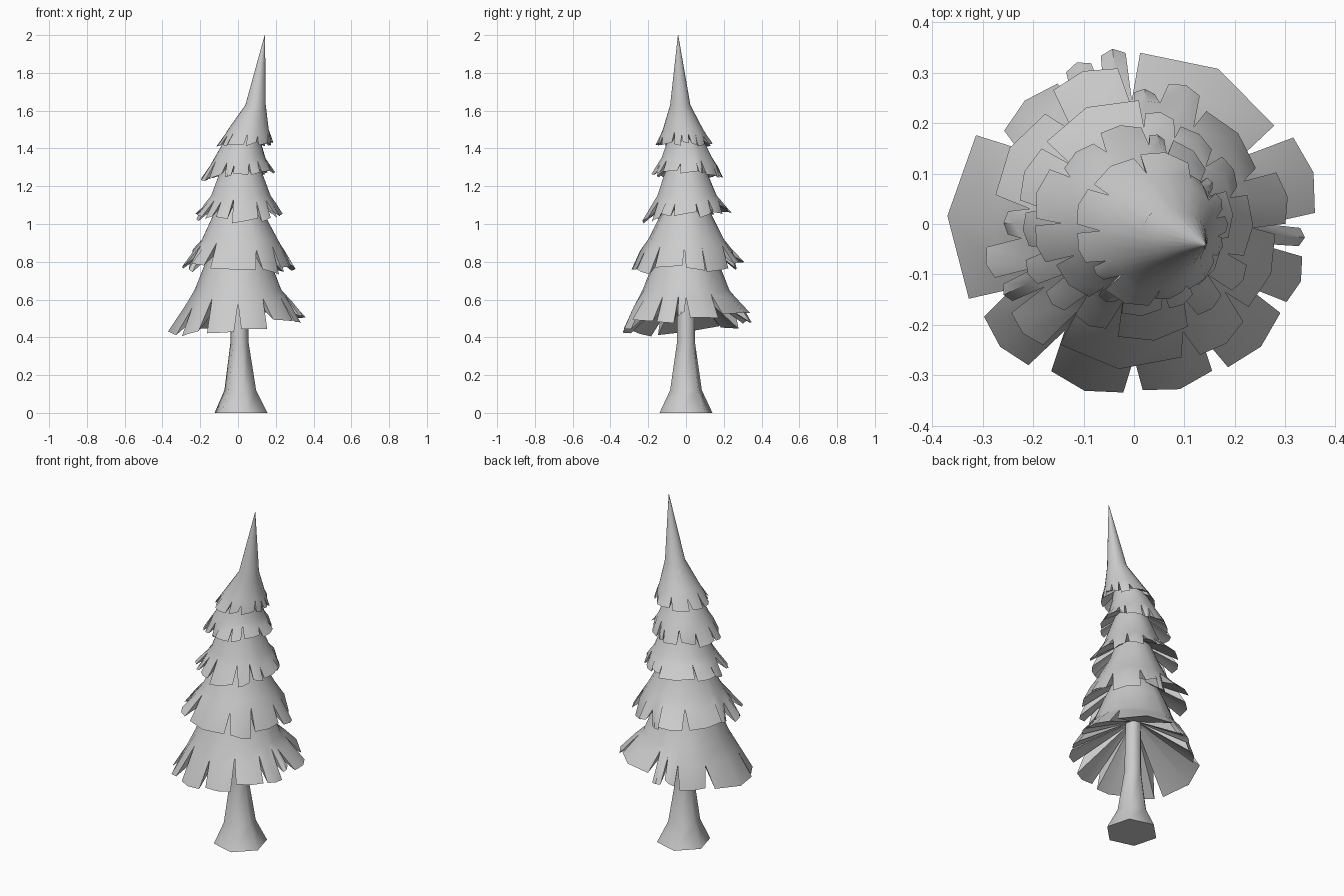
import bpy, bmesh, random
from math import sin, cos, radians
from mathutils import Vector

if "Cube" in bpy.data.objects:
    bpy.data.objects.remove(bpy.data.objects["Cube"])

random.seed(4)


def finish(name, bm, angle):
    me = bpy.data.meshes.new(name)
    bm.to_mesh(me)
    bm.free()
    ob = bpy.data.objects.new(name, me)
    bpy.context.collection.objects.link(ob)
    bpy.ops.object.select_all(action='DESELECT')
    bpy.context.view_layer.objects.active = ob
    ob.select_set(True)
    bpy.ops.object.shade_smooth_by_angle(angle=radians(angle))


def polar(c, r, a, z):
    return Vector((c[0] + r * cos(radians(a)), c[1] + r * sin(radians(a)), z))


# Trunk: flared six-sided post
bm = bmesh.new()
rings = []
for x, r, z in [(.016, .145, 0), (.012, .087, .12), (.008, .05, .37), (.005, .045, .72)]:
    rings.append([bm.verts.new(polar((x, 0), r, -15 + 60 * i, z)) for i in range(6)])
for lo, up in zip(rings, rings[1:]):
    for i in range(6):
        j = (i + 1) % 6
        bm.faces.new((lo[i], lo[j], up[j], up[i]))
bm.faces.new(rings[0][::-1])
bm.faces.new(rings[-1])
finish("trunk", bm, 65)


def tier(name, profile, cuts, tilt, radii=None):
    """Skirt of foliage: profile rows are (x, y, radius, z) from rim to top,
    cuts are the angles of the slits between needle clumps."""
    bm = bmesh.new()
    n = len(cuts)
    cols = []
    for i, a in enumerate(cuts):
        b = cuts[i + 1] if i + 1 < n else cuts[0] + 360
        cols += [a, (a + b) / 2]
    m = len(cols)
    (rx, ry, rr, rz), (sx, sy, sr, sz) = profile[:2]

    def edge_point(a, t, scale=1.0, dz=0.0):
        # t = 0 at the shoulder, 1 at the rim
        r = sr + (rr * scale - sr) * t
        lean = (tilt[0] * cos(radians(a)) + tilt[1] * sin(radians(a))) * rr
        return polar((sx + (rx - sx) * t, sy + (ry - sy) * t), r, a,
                     sz + (rz + lean + dz - sz) * t)

    # Upper rings shared by all clumps
    up = [[bm.verts.new(polar((x, y), r, a, z)) for a in cols] for x, y, r, z in profile[1:]]
    # Ring where slits begin, and the small ring where the undersides meet
    slit = [bm.verts.new(edge_point(a, random.uniform(.12, .5) if k % 2 == 0 else .42,
                                    .97 if k % 2 == 0 else 1.03))
            for k, a in enumerate(cols)]
    core = [bm.verts.new(polar((sx, sy), .1 * rr, a, rz + .57 * rr)) for a in cols]
    rows = [slit] + up
    for lo, hi in zip(rows, rows[1:]):
        for i in range(m):
            j = (i + 1) % m
            bm.faces.new((lo[i], lo[j], hi[j], hi[i]))
    # Separate clumps: domed top, side walls in the slits, sloping underside
    for i in range(n):
        a, mid = cols[2 * i], cols[2 * i + 1]
        half = mid - a
        gap = min(half * .3, random.uniform(1.5, 4))
        s = radii[i] / rr if radii else random.uniform(.9, 1.06)
        dz = random.uniform(-.025, .015) * rr / .3
        twist = random.uniform(-.015, .015) * rr / .3
        e = [bm.verts.new(edge_point(mid + d, 1, s * k, dz + q))
             for d, k, q in [(gap - half, .985, -twist), (0, 1.015, 0), (half - gap, .985, twist)]]
        ids = [2 * i, 2 * i + 1, (2 * i + 2) % m]
        q = [slit[k] for k in ids]
        c = [core[k] for k in ids]
        for k in range(2):
            bm.faces.new((e[k], e[k + 1], q[k + 1], q[k]))
            bm.faces.new((e[k + 1], e[k], c[k], c[k + 1]))
        bm.faces.new((e[0], q[0], c[0]))
        bm.faces.new((q[2], e[2], c[2]))
    finish(name, bm, 40)


def uneven_cuts(n):
    w = [random.uniform(.45, 1.5) for _ in range(n)]
    total, a, out = sum(w), random.uniform(0, 40), []
    for v in w:
        out.append(a)
        a += 360 * v / total
    return out


# Foliage tiers from bottom to top
tier("foliage_tier_1",
     [(0, 0, .35, .475), (0, 0, .23, .65), (0, 0, .175, .79), (0, 0, .08, 1.0)],
     [-389, -369, -360, -328, -269, -257, -244, -213, -152, -123, -90, -59],
     (.12, .1),
     [.345, .335, .365, .345, .345, .335, .322, .365, .355, .34, .335, .345])
tier("foliage_tier_2",
     [(0, 0, .298, .78), (.01, 0, .2, .92), (.005, 0, .135, 1.05), (.01, 0, .06, 1.25)],
     [-125, -67, -38, -2, 22, 60, 79, 92, 125, 172, 187, 203, 214], (-.03, .03),
     [.285, .295, .285, .305, .27, .29, .265, .315, .285, .255, .3, .29, .305])
tier("foliage_tier_3",
     [(.005, .01, .228, 1.05), (.015, .005, .158, 1.15), (.015, 0, .117, 1.26), (.02, 0, .05, 1.43)],
     uneven_cuts(13), (.03, .08))
tier("foliage_tier_4",
     [(-.003, .01, .188, 1.26), (.01, .005, .135, 1.35), (.02, 0, .105, 1.42), (.06, -.01, .04, 1.6)],
     uneven_cuts(13), (.1, -.03))
tier("foliage_top",
     [(.035, -.01, .148, 1.42), (.055, -.015, .108, 1.5), (.093, -.03, .054, 1.63), (.142, -.042, .001, 2.0)],
     uneven_cuts(12), (.08, 0))
